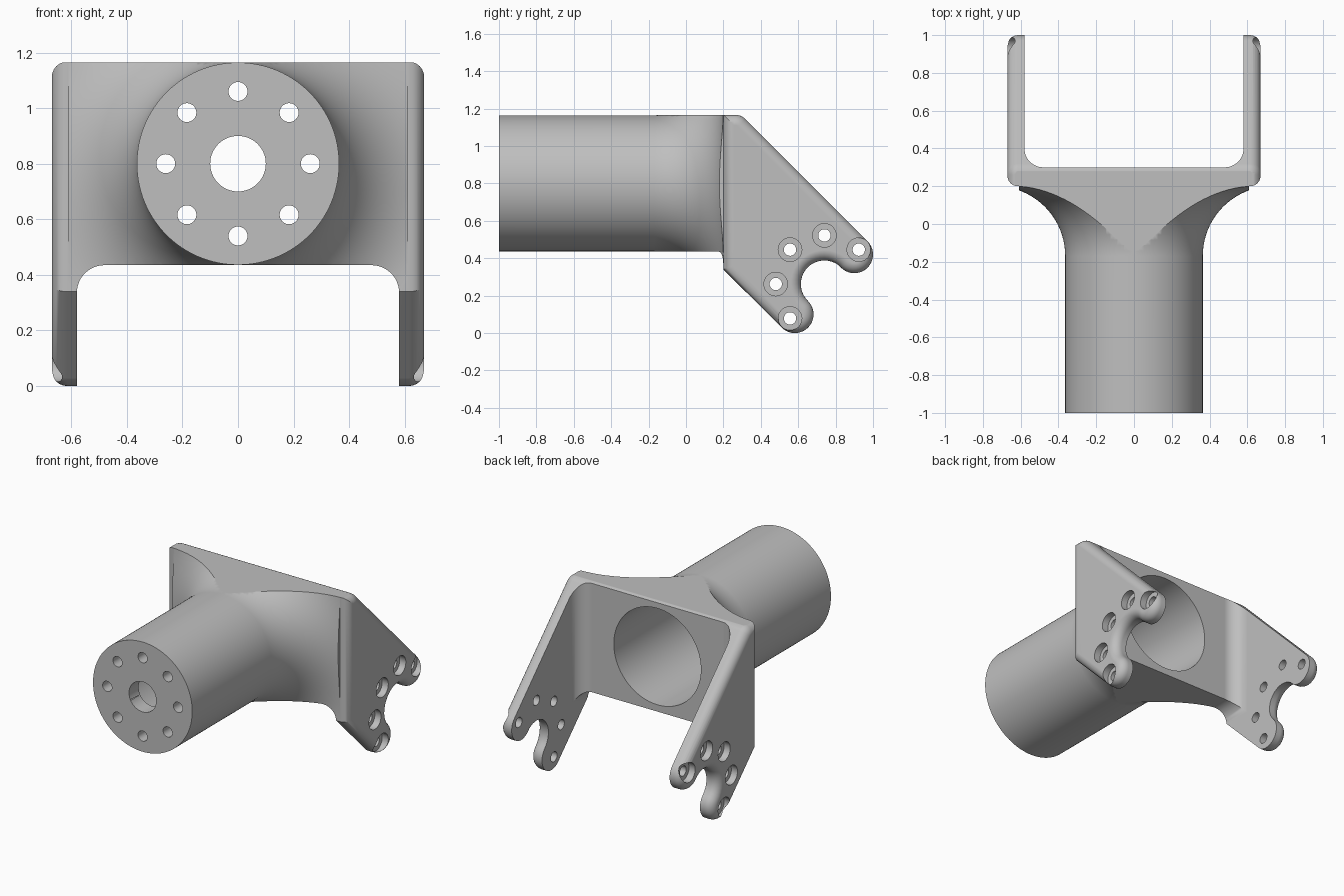
import bpy, bmesh
from math import sin, cos, pi, radians
from mathutils import Vector

if "Cube" in bpy.data.objects:
    bpy.data.objects.remove(bpy.data.objects["Cube"], do_unlink=True)

AXIS_Z = 0.80        # height of the tube axis
TUBE_R = 0.364
HALF_W = 0.67        # outer face of the arms
INNER = 0.58         # inner face of the arms
FLARE = 0.37         # radius of the blend from tube to yoke
PIVOT = (0.74, 0.262)


def arc(c, r, a, b, n=12):
    """Points on an arc from angle a to b in degrees."""
    angles = [radians(a + (b - a) * i / n) for i in range(n + 1)]
    return [(c[0] + r * cos(t), c[1] + r * sin(t)) for t in angles]


def new_object(name, bm):
    bmesh.ops.recalc_face_normals(bm, faces=bm.faces)
    mesh = bpy.data.meshes.new(name)
    bm.to_mesh(mesh)
    bm.free()
    ob = bpy.data.objects.new(name, mesh)
    bpy.context.collection.objects.link(ob)
    return ob


def prism(name, points, axis, lo, hi, bevel=0):
    """Extrude a flat outline along an axis, optionally rounding both rims."""
    place = {"x": lambda u, v, h: (h, u, v),
             "y": lambda u, v, h: (u, h, v),
             "z": lambda u, v, h: (u, v, h)}[axis]
    bm = bmesh.new()
    ends = [[bm.verts.new(place(u, v, h)) for u, v in points] for h in (lo, hi)]
    caps = [bm.faces.new(ring) for ring in ends]
    n = len(points)
    for i in range(n):
        j = (i + 1) % n
        bm.faces.new((ends[0][i], ends[0][j], ends[1][j], ends[1][i]))
    bmesh.ops.recalc_face_normals(bm, faces=bm.faces)
    if bevel:
        rims = [e for f in caps for e in f.edges]
        bmesh.ops.bevel(bm, geom=rims, offset=bevel, segments=6, profile=0.5,
                        affect="EDGES", clamp_overlap=False)
    return new_object(name, bm)


def cylinder(name, c, r, axis, lo, hi, n=40):
    return prism(name, arc(c, r, 0, 360, n)[:-1], axis, lo, hi)


def box(name, x, y, z):
    return prism(name, [(-x, y[0]), (x, y[0]), (x, y[1]), (-x, y[1])], "z", *z)


def carve(ob, steps):
    """Run a list of (operation, helper) booleans and bake the result."""
    for operation, helper in steps:
        mod = ob.modifiers.new(helper.name, "BOOLEAN")
        mod.operation, mod.object, mod.solver = operation, helper, "EXACT"
        helper.hide_render = True
    bpy.context.view_layer.update()
    graph = bpy.context.evaluated_depsgraph_get()
    baked = bpy.data.meshes.new_from_object(ob.evaluated_get(graph))
    ob.modifiers.clear()
    ob.data = baked
    for _, helper in steps:
        bpy.data.objects.remove(helper, do_unlink=True)


# Yoke: side outline with two rounded lobes around a pivot notch
outline = [(0.2, 0.34), (0.2, 1.167)]
outline += arc((0.262, 1.087), 0.08, 90, 45, 6)
outline += arc((0.9, 0.42), 0.1, 45, -135, 20)
outline += arc(PIVOT, 0.126, 45, 225, 20)[1:-1]
outline += arc((0.582, 0.1), 0.1, 45, -135, 20)
yoke = prism("yoke_body", outline, "x", -HALF_W, HALF_W, bevel=0.055)

# Tube flaring into the yoke, turned around the tube axis
profile = [(0, -1), (TUBE_R, -1)]
profile += arc((TUBE_R + FLARE, 0.2 - FLARE), FLARE, 180, 90, 20)
profile += [(TUBE_R + FLARE, 0.25), (0, 0.25)]
bm = bmesh.new()
verts = [bm.verts.new((r, y, AXIS_Z)) for r, y in profile]
edges = [bm.edges.new(pair) for pair in zip(verts, verts[1:])]
bmesh.ops.spin(bm, geom=verts + edges, cent=Vector((0, 0, AXIS_Z)),
               axis=Vector((0, 1, 0)), angle=2 * pi, steps=128)
bmesh.ops.remove_doubles(bm, verts=bm.verts, dist=0.0001)
tube = new_object("flared_tube", bm)
carve(tube, [("INTERSECT", box("width_limit", 0.61, (-2, 2), (-1, 3)))])

# Rounded clearances between the arms, behind and below the body
fork_gap = [(-INNER, 2)] + arc((-0.48, 0.4), 0.1, 180, 270)
fork_gap += arc((0.48, 0.4), 0.1, 270, 360) + [(INNER, 2)]
under_gap = [(-INNER, -1)] + arc((-0.48, 0.335), 0.1, 180, 90)
under_gap += arc((0.48, 0.335), 0.1, 90, 0) + [(INNER, -1)]

steps = [
    ("UNION", tube),
    ("DIFFERENCE", box("top_trim", 2, (-2, 2), (1.165, 3))),
    ("DIFFERENCE", prism("fork_gap", fork_gap, "z", -1, 3)),
    ("DIFFERENCE", prism("under_gap", under_gap, "y", -2, 2)),
    ("DIFFERENCE", cylinder("bore", (0, AXIS_Z), 0.32, "y", -0.9, 0.6, 96)),
    ("DIFFERENCE", cylinder("centre_hole", (0, AXIS_Z), 0.1, "y", -2, -0.5, 64)),
]

# Ring of flange holes in the tube end
for c in arc((0, AXIS_Z), 0.26, 0, 360, 8)[:-1]:
    steps.append(("DIFFERENCE", cylinder("flange_hole", c, 0.034, "y", -2, -0.5, 32)))

# Counterbored bolt holes around the pivot notch, on both arms
for c in arc(PIVOT, 0.26, 45, 225, 4):
    steps.append(("DIFFERENCE", cylinder("bolt_hole", c, 0.033, "x", -2, 2, 32)))
    for lo, hi in ((0.625, 2), (-2, -0.625)):
        steps.append(("DIFFERENCE", cylinder("counterbore", c, 0.063, "x", lo, hi)))
carve(yoke, steps)

# Single grey finish
grey = bpy.data.materials.new("plain_grey")
colour = (0.52, 0.52, 0.52, 1)
grey.use_nodes = True
grey.diffuse_color = colour
grey.node_tree.nodes["Principled BSDF"].inputs["Base Color"].default_value = colour
yoke.data.materials.clear()
yoke.data.materials.append(grey)

# Smooth shading with crisp edges
bpy.ops.object.select_all(action="DESELECT")
yoke.select_set(True)
bpy.context.view_layer.objects.active = yoke
bpy.ops.object.shade_smooth_by_angle(angle=radians(30))
normals = yoke.modifiers.new("even_shading", "WEIGHTED_NORMAL")
normals.keep_sharp = True
